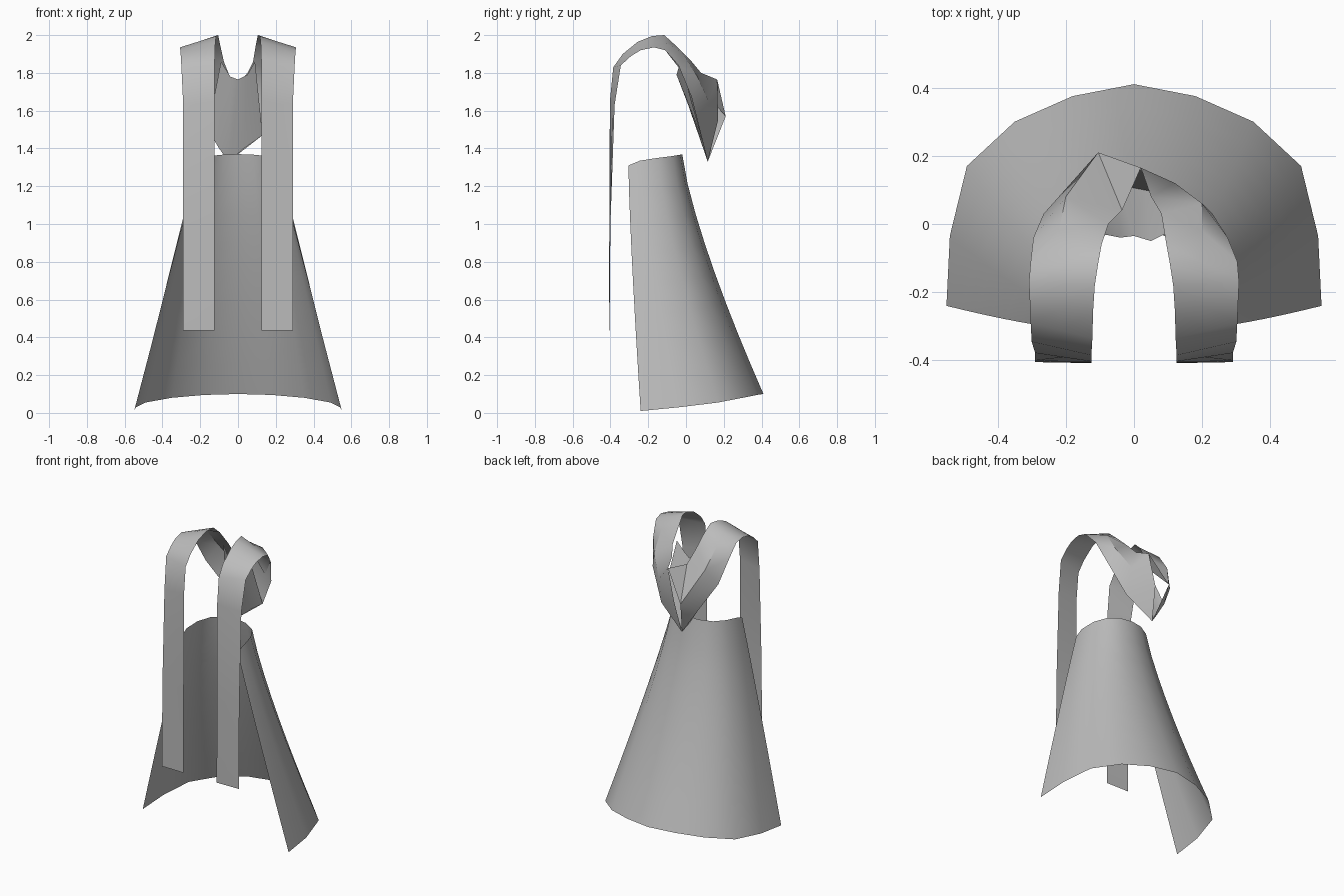
import bpy
import bmesh
import math
from mathutils import Vector

# Remove the default cube
default_cube = bpy.data.objects.get("Cube")
if default_cube:
    bpy.data.objects.remove(default_cube, do_unlink=True)

# Single cloth colour
cloth = bpy.data.materials.new("grey cloth")
cloth.use_nodes = True
CLOTH_COLOUR = (0.5, 0.5, 0.5, 1)
cloth.diffuse_color = CLOTH_COLOUR
cloth.node_tree.nodes["Principled BSDF"].inputs["Base Color"].default_value = CLOTH_COLOUR


def sheet(name, rows, smooth_angle=40):
    """Open cloth sheet lofted through equally long rows of points."""
    bm = bmesh.new()
    grid = [[bm.verts.new(point) for point in row] for row in rows]
    for upper, lower in zip(grid, grid[1:]):
        for i in range(len(upper) - 1):
            bm.faces.new((upper[i], upper[i + 1], lower[i + 1], lower[i]))
    bmesh.ops.remove_doubles(bm, verts=bm.verts, dist=0.0005)
    bmesh.ops.recalc_face_normals(bm, faces=bm.faces)
    mesh = bpy.data.meshes.new(name)
    bm.to_mesh(mesh)
    bm.free()
    mesh.materials.append(cloth)
    obj = bpy.data.objects.new(name, mesh)
    bpy.context.collection.objects.link(obj)
    bpy.ops.object.select_all(action="DESELECT")
    obj.select_set(True)
    bpy.context.view_layer.objects.active = obj
    bpy.ops.object.shade_smooth_by_angle(angle=math.radians(smooth_angle))
    return obj


def mirrored(points):
    """Extend a half arc, ending on the centre line, to the other side."""
    return points + [(-x, y, z) for x, y, z in reversed(points[:-1])]


# Cape: a half-round sheet flaring from the top arc to the hem
top_arc = mirrored([(0.21, -0.305, 1.31), (0.215, -0.245, 1.335), (0.2, -0.15, 1.35),
                    (0.155, -0.07, 1.36), (0.08, -0.03, 1.367), (0, -0.02, 1.37)])
hem = mirrored([(0.55, -0.24, 0.01), (0.54, -0.035, 0.03), (0.49, 0.17, 0.055),
                (0.35, 0.3, 0.08), (0.18, 0.375, 0.095), (0, 0.41, 0.1)])
cape_rows = []
ROW_COUNT = 8
for r in range(ROW_COUNT + 1):
    t = r / ROW_COUNT
    row = []
    for a, b in zip(top_arc, hem):
        x, y, z = Vector(a).lerp(Vector(b), t)
        flare = t ** 1.3
        row.append((x, a[1] + (b[1] - a[1]) * flare, z))
    cape_rows.append(row)
sheet("cape", cape_rows, 60)


# Scarf: both hanging ends share one path up to the shoulder crown
def across(outer, inner, middle=None):
    """One row over the width of the scarf band."""
    middle = middle or Vector(outer).lerp(Vector(inner), 0.5)
    return [outer, middle, inner]


hanging_end = [
    across((0.29, -0.405, 0.435), (0.125, -0.408, 0.435)),
    across((0.29, -0.4, 1.0), (0.125, -0.406, 1.0)),
    across((0.29, -0.378, 1.63), (0.125, -0.403, 1.65)),
    across((0.3, -0.345, 1.84), (0.125, -0.385, 1.83)),
    across((0.303, -0.29, 1.89), (0.122, -0.335, 1.9)),
    across((0.305, -0.24, 1.92), (0.12, -0.255, 1.965)),
    across((0.308, -0.17, 1.935), (0.115, -0.18, 1.995)),
    across((0.303, -0.11, 1.92), (0.105, -0.115, 2.0)),
]

tip = (-0.05, 0.115, 1.33)
fold_peak = (-0.105, 0.21, 1.57)
left_fold = (0.02, 0.165, 1.765)
right_fold = (-0.035, 0.04, 1.76)

# Left band wraps behind the neck and ends in the pointed tip
left_wrap = [
    across((0.275, -0.04, 1.84), (0.095, -0.06, 1.95), (0.2, -0.02, 1.91)),
    across((0.23, 0.03, 1.67), (0.08, 0.03, 1.86), (0.2, 0.06, 1.78)),
    across((0.13, 0.08, 1.47), (0.05, 0.08, 1.8), (0.12, 0.12, 1.65)),
    across(tip, left_fold, (-0.03, 0.17, 1.55)),
]
sheet("left_scarf_band", hanging_end + left_wrap)

# Right band wraps over it and bulges out at the fold
right_wrap = [
    across((-0.295, -0.04, 1.83), (-0.095, -0.06, 1.95), (-0.22, -0.02, 1.91)),
    across((-0.265, 0.03, 1.68), (-0.075, 0.0, 1.86), (-0.2, 0.08, 1.78)),
    across((-0.16, 0.1, 1.5), right_fold, fold_peak),
    across(tip, fold_peak),
]
right_end = [[(-p[0], p[1], p[2]) for p in row] for row in hanging_end]
sheet("right_scarf_band", right_end + right_wrap)

# Knot face closing the fold between the two bands
sheet("scarf_fold", [[right_fold, left_fold], [fold_peak, fold_peak[:2] + (1.569,)]])

# Inner layer lying against the nape
sheet("nape_panel", [
    [(-0.09, -0.03, 1.86), (-0.04, -0.04, 1.78), (0, -0.035, 1.765),
     (0.05, -0.05, 1.79), (0.09, -0.03, 1.86)],
    [(-0.16, 0.1, 1.5), (-0.1, 0.1, 1.4), tip, (0.03, 0.1, 1.4), (0.13, 0.08, 1.47)],
])
